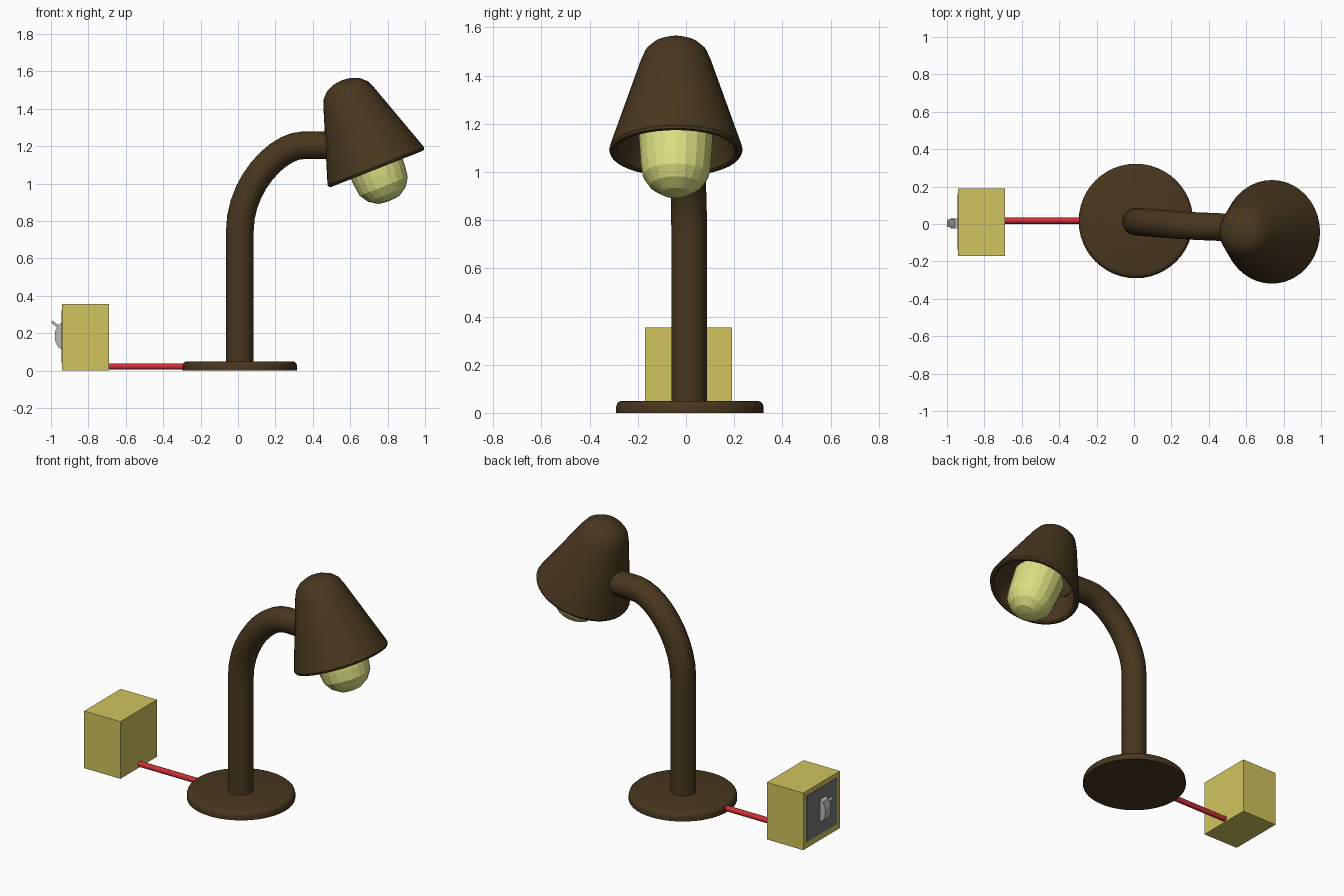
import bpy, bmesh, math
from mathutils import Matrix, Vector

if "Cube" in bpy.data.objects:
    bpy.data.objects.remove(bpy.data.objects["Cube"])


def material(name, rgb):
    m = bpy.data.materials.new(name)
    m.diffuse_color = (*rgb, 1)
    m.use_nodes = True
    m.node_tree.nodes["Principled BSDF"].inputs["Base Color"].default_value = m.diffuse_color
    return m


BROWN = material("brown", (0.065, 0.038, 0.013))
YELLOW = material("box_yellow", (0.63, 0.55, 0.11))
BULB = material("bulb_yellow", (0.72, 0.75, 0.22))
RED = material("cable_red", (0.60, 0.03, 0.04))
GREY = material("plate_grey", (0.20, 0.19, 0.20))
LIGHT = material("switch_grey", (0.50, 0.48, 0.49))


def finish(obj, mat, smooth=True, angle=35):
    obj.data.materials.clear()
    obj.data.materials.append(mat)
    bpy.ops.object.select_all(action='DESELECT')
    obj.select_set(True)
    bpy.context.view_layer.objects.active = obj
    if smooth:
        bpy.ops.object.shade_smooth_by_angle(angle=math.radians(angle))
    return obj


def lathe(name, profile, sides, mat, matrix=Matrix(), smooth=True):
    """Revolve (radius, height) points about z; radius 0 closes to a pole."""
    bm = bmesh.new()
    verts = [bm.verts.new((r, 0, h)) for r, h in profile]
    edges = [bm.edges.new(p) for p in zip(verts, verts[1:])]
    bmesh.ops.spin(bm, geom=verts + edges, axis=(0, 0, 1), cent=(0, 0, 0),
                   steps=sides, angle=math.tau, use_merge=True)
    bmesh.ops.remove_doubles(bm, verts=bm.verts, dist=1e-4)
    bmesh.ops.recalc_face_normals(bm, faces=bm.faces)
    me = bpy.data.meshes.new(name)
    bm.to_mesh(me)
    bm.free()
    obj = bpy.data.objects.new(name, me)
    obj.matrix_world = matrix
    bpy.context.collection.objects.link(obj)
    return finish(obj, mat, smooth)


def box(name, lo, hi, mat, tilt=0):
    lo, hi = Vector(lo), Vector(hi)
    bpy.ops.mesh.primitive_cube_add(size=1, location=(lo + hi) / 2,
                                    rotation=(0, tilt, 0))
    obj = bpy.context.object
    obj.name = name
    obj.scale = hi - lo
    return finish(obj, mat, False)


# Round foot with a softened top edge
lathe("base", [(0, 0), (0.306, 0), (0.306, 0.025), (0.302, 0.038),
               (0.293, 0.047), (0.28, 0.05), (0, 0.05)], 48, BROWN,
      Matrix.Translation((0.01, 0.016, 0)))

# Bent stem: vertical post, bend, short horizontal run into the shade
curve = bpy.data.curves.new("stem", 'CURVE')
curve.dimensions = '3D'
curve.bevel_depth = 0.074
curve.bevel_resolution = 6
curve.use_fill_caps = True
curve.resolution_u = 10
path = [  # point, left handle, right handle
    ((0.01, 0.013, 0.03), (0.01, 0.013, 0.0), (0.01, 0.013, 0.2)),
    ((0.01, 0.013, 0.75), (0.01, 0.013, 0.6), (0.01, 0.013, 0.99)),
    ((0.35, -0.012, 1.205), (0.21, -0.006, 1.205), (0.40, -0.014, 1.205)),
    ((0.51, -0.018, 1.205), (0.46, -0.017, 1.205), (0.55, -0.019, 1.205))]
spline = curve.splines.new('BEZIER')
spline.bezier_points.add(len(path) - 1)
for p, (co, left, right) in zip(spline.bezier_points, path):
    p.handle_left_type = p.handle_right_type = 'FREE'
    p.co, p.handle_left, p.handle_right = co, left, right
stem = bpy.data.objects.new("stem", curve)
bpy.context.collection.objects.link(stem)
bpy.context.view_layer.objects.active = stem
stem.select_set(True)
bpy.ops.object.convert(target='MESH')
finish(bpy.context.object, BROWN)

# Tilted head: hollow shade with rolled lip, and faceted bulb
head = (Matrix.Translation((0.74, -0.042, 1.085))
        @ Matrix.Rotation(math.radians(-21.5), 4, 'Y'))
lathe("shade", [(0, 0.503), (0.05, 0.497), (0.095, 0.477), (0.126, 0.448),
                (0.145, 0.405), (0.272, 0.025), (0.277, 0.008),
                (0.272, -0.004), (0.260, -0.007), (0.248, 0.0),
                (0.243, 0.015), (0.125, 0.39), (0.08, 0.45), (0, 0.47)],
      40, BROWN, head)
lathe("bulb", [(0, -0.192), (0.06, -0.185), (0.108, -0.153), (0.138, -0.107),
               (0.146, -0.05), (0.155, 0.10), (0.12, 0.17), (0.07, 0.22),
               (0.07, 0.3), (0, 0.3)], 20, BULB, head, smooth=False)

# Power cable
lathe("cable", [(0, 0), (0.017, 0), (0.017, 0.46), (0, 0.46)], 12, RED,
      Matrix.Translation((-0.72, 0.018, 0.022))
      @ Matrix.Rotation(math.pi / 2, 4, 'Y'))

# Switch box, plate and toggle on its left face
box("switch_box", (-0.94, -0.17, 0), (-0.69, 0.19, 0.355), YELLOW)
box("switch_plate", (-0.944, -0.14, 0.04), (-0.93, 0.16, 0.325), GREY)
rocker = (Matrix.Translation((-0.938, 0.003, 0.185))
          @ Matrix.Rotation(math.pi / 2, 4, 'X')
          @ Matrix.Diagonal((0.042, 0.07, 1, 1)))
lathe("rocker", [(0, -0.027), (1, -0.027), (1, 0.027), (0, 0.027)],
      24, LIGHT, rocker)
box("lever", (-1.0, -0.017, 0.239), (-0.95, 0.023, 0.253), LIGHT,
    math.radians(38))
